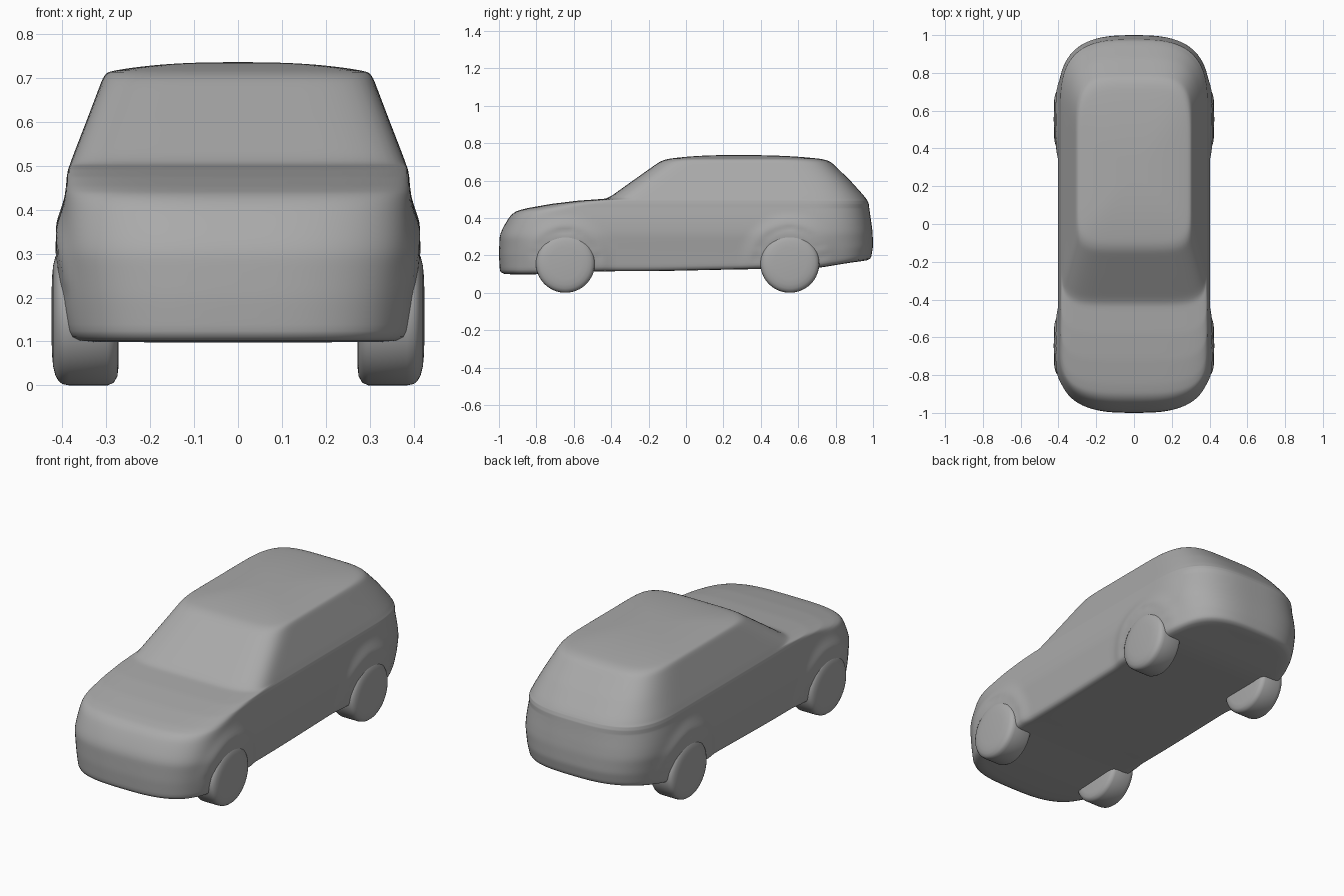
import bpy, bmesh, math

if "Cube" in bpy.data.objects:
    bpy.data.objects.remove(bpy.data.objects["Cube"])

grey = bpy.data.materials.new("plain_grey")
grey.diffuse_color = (0.4, 0.4, 0.4, 1)
grey.use_nodes = True
grey.node_tree.nodes["Principled BSDF"].inputs["Base Color"].default_value = grey.diffuse_color

WHEELS = [(-0.645, 0.158), (0.555, 0.163)]      # y and arch centre height
ARCH = [0.188, 0.194]                            # arch radii


def finish(bm, name, angle=None):
    bmesh.ops.recalc_face_normals(bm, faces=bm.faces[:])
    me = bpy.data.meshes.new(name)
    bm.to_mesh(me)
    bm.free()
    me.materials.append(grey)
    for p in me.polygons:
        p.use_smooth = True
    ob = bpy.data.objects.new(name, me)
    bpy.context.collection.objects.link(ob)
    if angle:
        bpy.context.view_layer.objects.active = ob
        ob.select_set(True)
        bpy.ops.object.shade_smooth_by_angle(angle=angle)
        ob.select_set(False)
    return ob


def sstep(a, b, v):
    t = min(1, max(0, (v - a) / (b - a)))
    return t * t * (3 - 2 * t)


# Body levels: height, front y, rear y, half width, front and rear corner squareness
KEYS = [
    (0.098, -0.985, 0.975, 0.366, 3.0, 3.0),
    (0.108, -0.995, 0.988, 0.377, 3.0, 3.0),
    (0.20, -1.0, 1.0, 0.388, 3.0, 3.0),
    (0.30, -0.997, 0.998, 0.401, 3.0, 3.0),
    (0.33, -0.987, 0.996, 0.402, 3.0, 3.0),
    (0.37, -0.966, 0.992, 0.401, 3.1, 3.0),
    (0.415, -0.938, 0.985, 0.397, 3.3, 3.0),
    (0.437, -0.908, 0.982, 0.394, 3.6, 3.0),
    (0.452, -0.85, 0.980, 0.392, 4.0, 3.0),
    (0.475, -0.72, 0.977, 0.390, 5.0, 3.1),
    (0.492, -0.58, 0.970, 0.387, 6.0, 3.2),
    (0.503, -0.425, 0.963, 0.383, 6.0, 3.2),
    (0.520, -0.395, 0.950, 0.377, 6.0, 3.3),
    (0.60, -0.283, 0.878, 0.346, 6.0, 3.8),
    (0.70, -0.142, 0.775, 0.308, 6.0, 4.5),
    (0.714, -0.105, 0.735, 0.298, 6.0, 4.5),
]


def dense_levels():
    out = [KEYS[0]]
    for a, b in zip(KEYS, KEYS[1:]):
        n = math.ceil(max(abs(b[i] - a[i]) for i in range(4)) / 0.016)
        out += [tuple(p + (q - p) * k / n for p, q in zip(a, b)) for k in range(1, n + 1)]
    return out


def outline(level, nq=26, ns=76):
    """Plan outline with superellipse corners, front centre to rear centre and back."""
    z, yf, yr, w, pf, pr = level
    lf, lr = 0.30, 0.38

    def corner(t, p):
        u, v = math.sin(t), math.cos(t)
        d = (u ** p + abs(v) ** p) ** (1 / p)
        return u / d * w, v / d

    half = []
    for i in range(nq):
        x, v = corner(math.pi / 2 * i / nq, pf)
        half.append((x, yf + lf - v * lf))
    for i in range(ns):
        half.append((w, yf + lf + (yr - lr - yf - lf) * i / ns))
    for i in range(nq, -1, -1):
        x, v = corner(math.pi / 2 * i / nq, pr)
        half.append((x, yr - lr + v * lr))
    half[0], half[-1] = (0, half[0][1]), (0, half[-1][1])
    return half + [(-x, y) for x, y in half[-2:0:-1]]


def underside(y):
    """Height the lower edge rises above the front bumper edge."""
    return 0.017 * sstep(-0.85, -0.4, y) + 0.012 * sstep(-0.3, 0.5, y) + 0.045 * sstep(0.62, 1.0, y)


def shape(x, y, z):
    z += underside(y) * min(1, max(0, (0.36 - z) / 0.26))
    # Flared lips and recessed wheel arches
    if abs(x) > 0.3:
        for (wy, wz), r in zip(WHEELS, ARCH):
            d = math.hypot(y - wy, z - wz)
            flare = 0.015 * (1 - sstep(r, r + 0.075, d))
            dent = 0.03 * (1 - sstep(r - 0.022, r - 0.004, d))
            x += math.copysign((flare - dent) * sstep(0.34, 0.39, abs(x)), x)
    return x, y, z


def build_body():
    bm = bmesh.new()
    rings = []

    def add(points):
        rings.append([bm.verts.new(p) for p in points])

    def shrunk(pts, s, cy):
        return [(x * s, cy + (y - cy) * s) for x, y in pts]

    levels = dense_levels()
    # Floor, from the middle outwards
    base = outline(levels[0])
    for k in range(1, 20):
        s = k / 20
        add((x, y, 0.098 + underside(y)) for x, y in shrunk(base, s, 0))
    # Sides, bonnet, windscreen and tail
    for lv in levels:
        add(shape(x, y, lv[0]) for x, y in outline(lv))
    # Crowned roof
    top = outline(levels[-1])
    for k in range(19, 0, -1):
        s = k / 20
        add((x, y, 0.714 + 0.022 * (1 - s ** 2.6)) for x, y in shrunk(top, s, 0.27))
    n = len(base)
    for a, b in zip(rings, rings[1:]):
        for i in range(n):
            j = (i + 1) % n
            bm.faces.new((a[i], a[j], b[j], b[i]))
    bm.faces.new(rings[0])
    bm.faces.new(rings[-1])
    inner = [v for r in rings[2:-2] for v in r]
    for _ in range(3):
        bmesh.ops.smooth_vert(bm, verts=inner, factor=0.5, use_axis_x=True,
                              use_axis_y=True, use_axis_z=True)
    return finish(bm, "car_body")


# Wheel profile: sideways position and radius
TYRE = [(0.272, 0.0), (0.272, 0.115), (0.275, 0.138), (0.283, 0.152), (0.297, 0.158),
        (0.385, 0.158), (0.400, 0.155), (0.409, 0.148), (0.416, 0.135), (0.421, 0.115),
        (0.424, 0.085), (0.425, 0.0)]


def build_wheel(name, side, y):
    bm = bmesh.new()
    verts = [bm.verts.new((side * x, y, 0.158 + r)) for x, r in TYRE]
    edges = [bm.edges.new(e) for e in zip(verts, verts[1:])]
    bmesh.ops.spin(bm, geom=verts + edges, cent=(0, y, 0.158), axis=(1, 0, 0),
                   angle=math.tau, steps=64)
    bmesh.ops.remove_doubles(bm, verts=bm.verts[:], dist=1e-5)
    finish(bm, name, math.radians(40))


build_body()
for label, (wy, _) in zip(("front", "rear"), WHEELS):
    for side_name, side in (("left", -1), ("right", 1)):
        build_wheel(f"{label}_{side_name}_wheel", side, wy)
